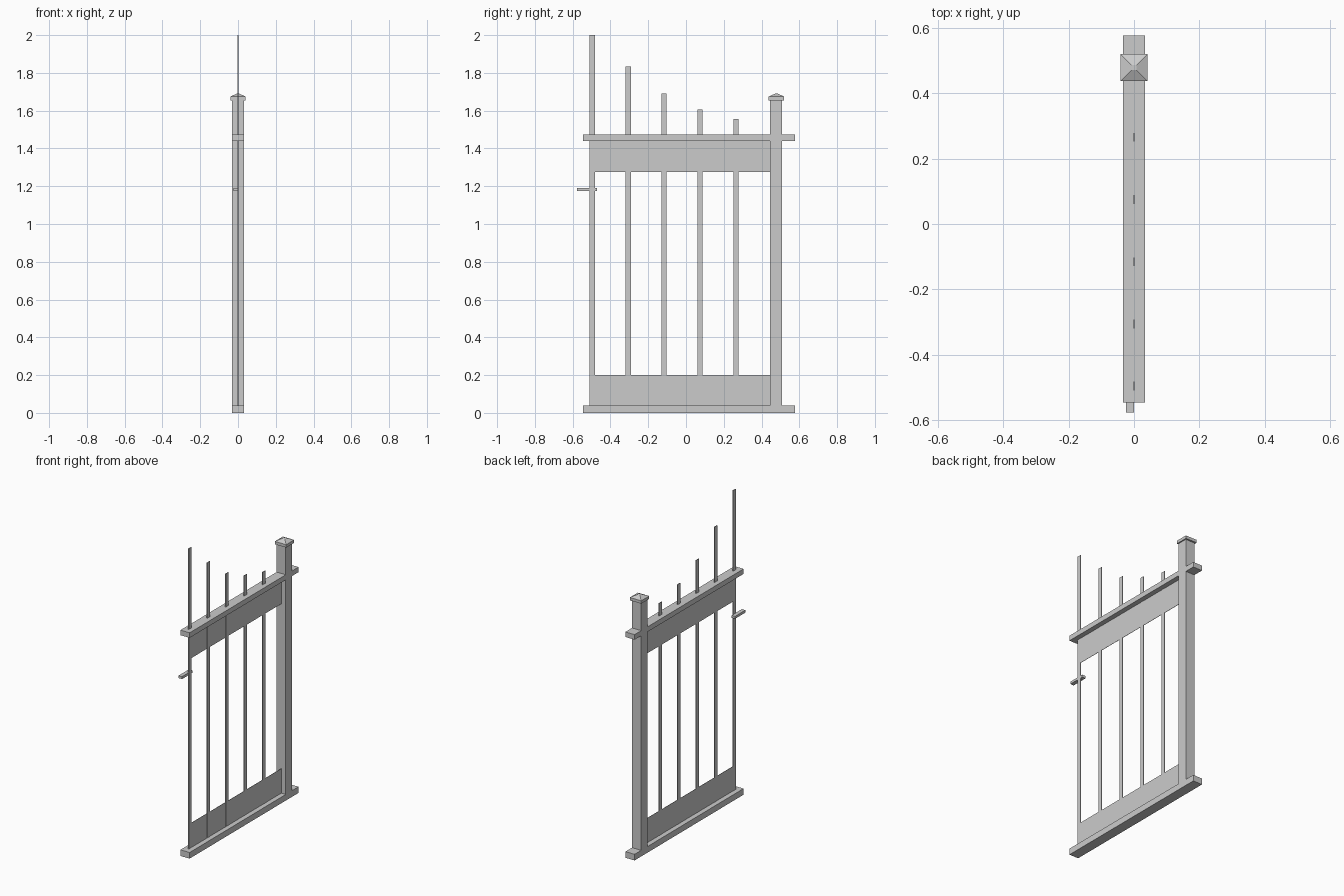
import bpy
import bmesh

default = bpy.data.objects.get("Cube")
if default:
    bpy.data.objects.remove(default, do_unlink=True)

# One plain grey for the whole gate
grey = bpy.data.materials.new("plain_grey")
grey.use_nodes = True
colour = (0.6, 0.6, 0.6, 1)
grey.diffuse_color = colour
grey.node_tree.nodes["Principled BSDF"].inputs["Base Color"].default_value = colour


def add_object(name, bm):
    bmesh.ops.recalc_face_normals(bm, faces=bm.faces)
    mesh = bpy.data.meshes.new(name)
    bm.to_mesh(mesh)
    bm.free()
    mesh.materials.append(grey)
    obj = bpy.data.objects.new(name, mesh)
    bpy.context.collection.objects.link(obj)
    return obj


def box(name, x, y, z):
    """Box from (low, high) pairs on each axis."""
    bm = bmesh.new()
    bmesh.ops.create_cube(bm, size=1)
    for v in bm.verts:
        v.co = [a + (c + 0.5) * (b - a) for (a, b), c in zip((x, y, z), v.co)]
    return add_object(name, bm)


HALF = 0.033          # half depth of the frame
THIN = 0.002          # half thickness of the bars
SHEET = 0.001         # half thickness of the panels
LATCH_SIDE = -0.51
HINGE_SIDE = 0.445

# Rails
for name, z in (("bottom_rail", (0, 0.04)), ("top_rail", (1.44, 1.473))):
    box(name, (-HALF, HALF), (-0.546, 0.577), z)

# Sheet panels next to the rails
for name, z in (("bottom_panel", (0.04, 0.2)), ("top_panel", (1.275, 1.44))):
    box(name, (-SHEET, SHEET), (LATCH_SIDE, HINGE_SIDE), z)

# Flat vertical bars, shorter towards the post
for i, top in enumerate((2.0, 1.835, 1.69, 1.605, 1.555)):
    y = LATCH_SIDE + i * 0.1905
    box(f"bar_{i + 1}", (-THIN, THIN), (y, y + 0.027), (0.02, top))

# Latch
box("latch", (-0.025, 0), (-0.577, -0.47), (1.174, 1.19))

# Hinge post with a low pyramid cap
box("post", (-HALF, HALF), (HINGE_SIDE, 0.509), (0, 1.655))

bm = bmesh.new()
rings = []
for half, z in ((0.041, 1.655), (0.041, 1.674), (0.008, 1.69)):
    rings.append([bm.verts.new((sx * half, 0.479 + sy * half, z))
                  for sx, sy in ((-1, -1), (1, -1), (1, 1), (-1, 1))])
for low, high in zip(rings, rings[1:]):
    for i in range(4):
        j = (i + 1) % 4
        bm.faces.new((low[i], low[j], high[j], high[i]))
bm.faces.new(rings[0])
bm.faces.new(rings[-1])
add_object("post_cap", bm)
